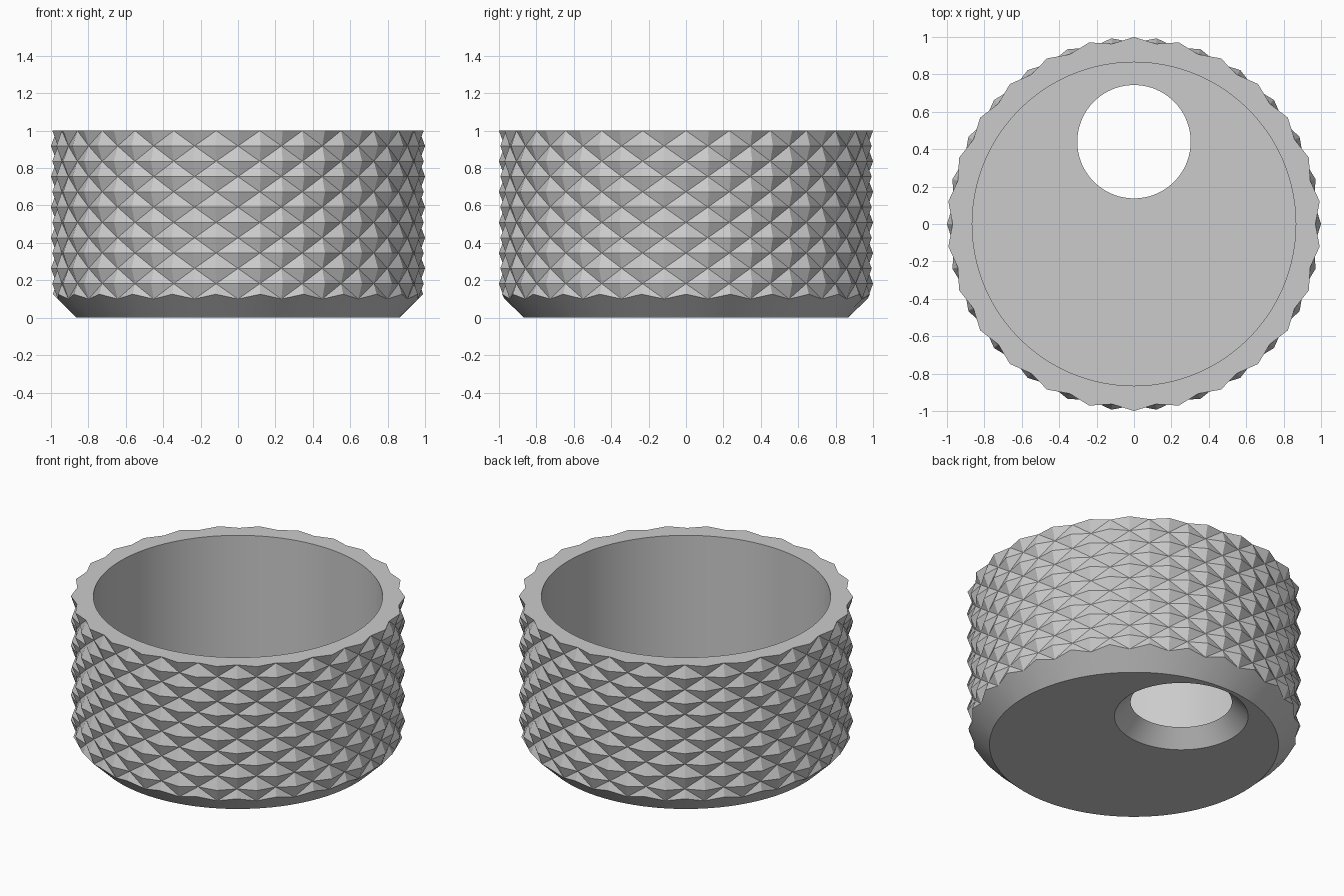
import bpy, bmesh
from math import sin, cos, pi, radians

if "Cube" in bpy.data.objects:
    bpy.data.objects.remove(bpy.data.objects["Cube"], do_unlink=True)

TEETH = 26            # pyramids around the grip
COLS = TEETH * 2      # alternating peaks and valleys
SEGS = COLS * 2       # smooth circles
ROWS = 11
PEAK, VALLEY = 1.0, 0.97
BORE = 0.865          # inner wall and foot radius
FLOOR = 0.1
GRIP_BASE, TOP = 0.1, 1.0

bm = bmesh.new()


def circle(radius, z, cy=0.0):
    """Ring of vertices, starting at the back."""
    angles = [pi / 2 + 2 * pi * i / SEGS for i in range(SEGS)]
    return [bm.verts.new((radius * cos(a), cy + radius * sin(a), z)) for a in angles]


def face(verts, smooth=True):
    bm.faces.new(verts).smooth = smooth


def bridge(a, b):
    for i in range(SEGS):
        n = (i + 1) % SEGS
        face((a[i], a[n], b[n], b[i]))


def is_peak(k, j):
    return (k + j) % 2 == 0


def grip_row(j):
    """Row of alternating peaks and valleys, the lowest trimmed by the chamfer."""
    step = (TOP - GRIP_BASE) / ROWS
    ring = []
    for k in range(COLS):
        r = PEAK if is_peak(k, j) else VALLEY
        z = TOP - j * step
        if j == ROWS and is_peak(k, j):
            slope = (PEAK - VALLEY) / step
            lift = (PEAK - BORE - z) / (1 + slope)
            z, r = z + lift, r - slope * lift
        a = pi / 2 + 2 * pi * k / COLS
        ring.append(bm.verts.new((r * cos(a), r * sin(a), z)))
    return ring


# Knurled grip: each cell is split along the groove between its two valleys
rows = [grip_row(j) for j in range(ROWS + 1)]
for j in range(ROWS):
    hi, lo = rows[j], rows[j + 1]
    for k in range(COLS):
        n = (k + 1) % COLS
        if is_peak(k, j):
            tris = ((hi[k], lo[k], hi[n]), (lo[k], lo[n], hi[n]))
        else:
            tris = ((hi[k], lo[k], lo[n]), (hi[k], lo[n], hi[n]))
        for t in tris:
            face(t, False)

# Rim, chamfered foot, bore, floor and countersunk hole
rim, foot, bore_base = circle(BORE, TOP), circle(BORE, 0), circle(BORE, FLOOR)
hole_low, hole_high = circle(0.4, 0, 0.44), circle(0.303, FLOOR, 0.44)
for outer, inner in ((rows[0], rim), (rows[-1], foot)):
    for k in range(COLS):
        face((outer[k], outer[(k + 1) % COLS],
              inner[(2 * k + 2) % SEGS], inner[2 * k + 1], inner[2 * k]))
loops = (rim, bore_base, hole_high, hole_low, foot)
for a, b in zip(loops, loops[1:]):
    bridge(a, b)

bmesh.ops.recalc_face_normals(bm, faces=bm.faces)
for e in bm.edges:
    e.smooth = e.calc_face_angle(0) < radians(25)

mesh = bpy.data.meshes.new("knurled_cup")
bm.to_mesh(mesh)
bm.free()
cup = bpy.data.objects.new("knurled_cup", mesh)
bpy.context.collection.objects.link(cup)

# Plain grey material
grey = bpy.data.materials.new("light_grey")
grey.use_nodes = True
colour = (0.6, 0.6, 0.6, 1)
grey.diffuse_color = colour
grey.node_tree.nodes["Principled BSDF"].inputs["Base Color"].default_value = colour
mesh.materials.append(grey)
